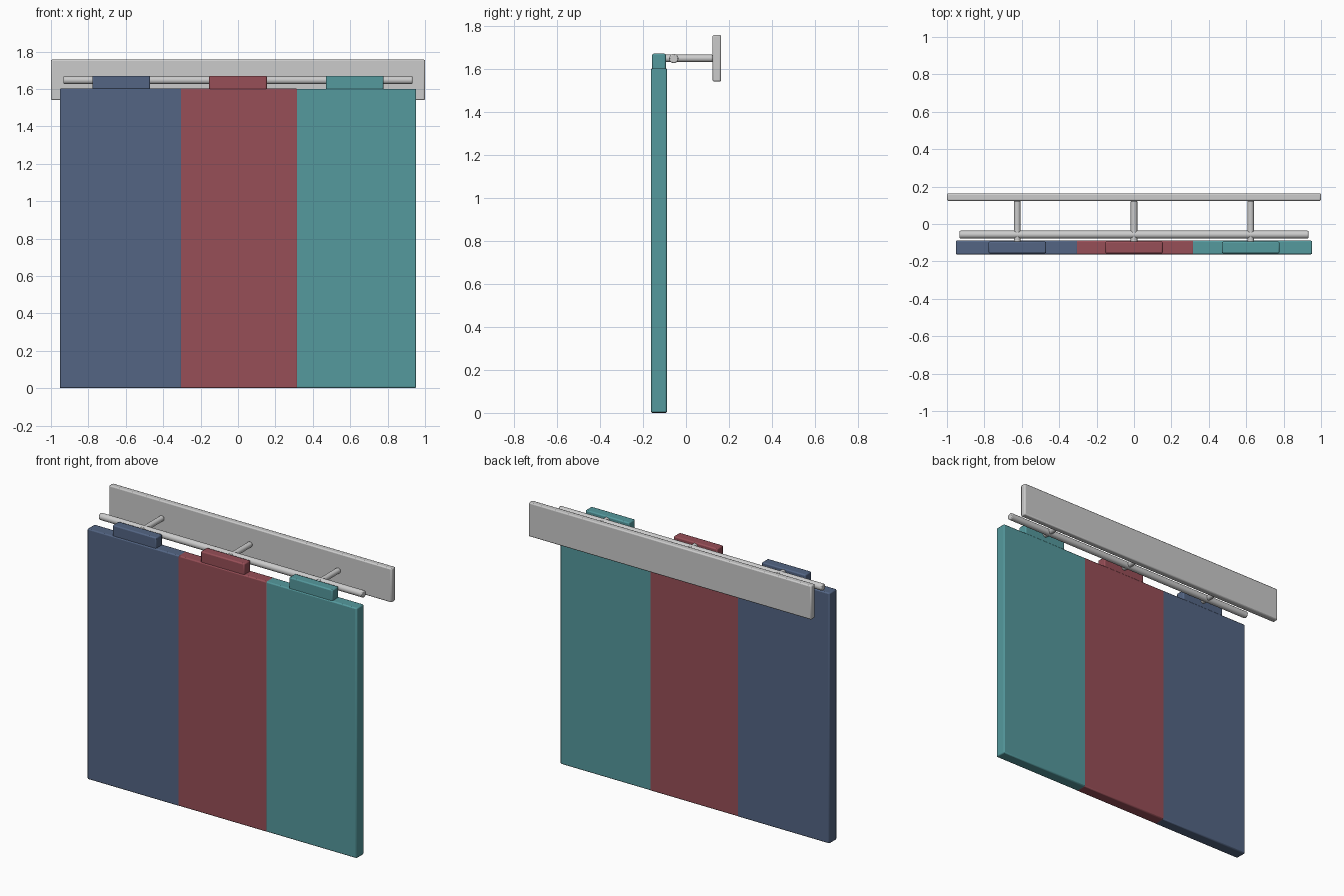
import bpy
import math

if "Cube" in bpy.data.objects:
    bpy.data.objects.remove(bpy.data.objects["Cube"])

def finish(obj, bevel, color=None):
    mod = obj.modifiers.new("soft_edges", 'BEVEL')
    mod.width, mod.segments, mod.limit_method = bevel, 2, 'ANGLE'
    mod.angle_limit = math.radians(40)
    bpy.ops.object.shade_smooth_by_angle(angle=math.radians(35))
    if color:
        mat = bpy.data.materials.new(obj.name + "_color")
        mat.diffuse_color = (*color, 1)
        mat.use_nodes = True
        mat.node_tree.nodes["Principled BSDF"].inputs["Base Color"].default_value = mat.diffuse_color
        obj.data.materials.append(mat)
    return obj

def box(name, x, y, z, bevel, color=None):
    """Box from (min, max) pairs on each axis."""
    bpy.ops.mesh.primitive_cube_add(size=1, location=[sum(a) / 2 for a in (x, y, z)])
    obj = bpy.context.object
    obj.name = name
    obj.scale = [a[1] - a[0] for a in (x, y, z)]
    bpy.ops.object.transform_apply(location=False, rotation=False, scale=True)
    return finish(obj, bevel, color)

def rod(name, loc, length, radius, rotation, bevel):
    bpy.ops.mesh.primitive_cylinder_add(vertices=32, radius=radius, depth=length,
                                        location=loc, rotation=rotation)
    bpy.context.object.name = name
    return finish(bpy.context.object, bevel)

# wall board and hanging rail
box("wall_board", (-1, 1), (0.124, 0.163), (1.54, 1.757), 0.007)
rod("hanging_rail", (0, -0.057, 1.647), 1.865, 0.0215, (0, math.pi / 2, 0), 0.005)

# panels overlap slightly; tiny depth steps keep the seams clean
panels = [
    ("left", -0.624, (-0.953, -0.300), 0.0, (0.087, 0.13, 0.23)),
    ("middle", 0.0, (-0.325, 0.320), 0.0005, (0.31, 0.077, 0.095)),
    ("right", 0.624, (0.300, 0.953), 0.001, (0.09, 0.32, 0.34)),
]
for side, cx, span, inset, color in panels:
    box(side + "_panel", span, (-0.163 + inset, -0.088 - inset),
        (inset, 1.602 - inset), 0.007, color)
    # clip on top of the panel
    box(side + "_clip", (cx - 0.154, cx + 0.154), (-0.157, -0.094),
        (1.58, 1.67), 0.007, color)
    # peg from the wall board through the rail
    rod(side + "_peg", (cx, 0.013, 1.648), 0.222, 0.0175, (math.pi / 2, 0, 0), 0.005)
